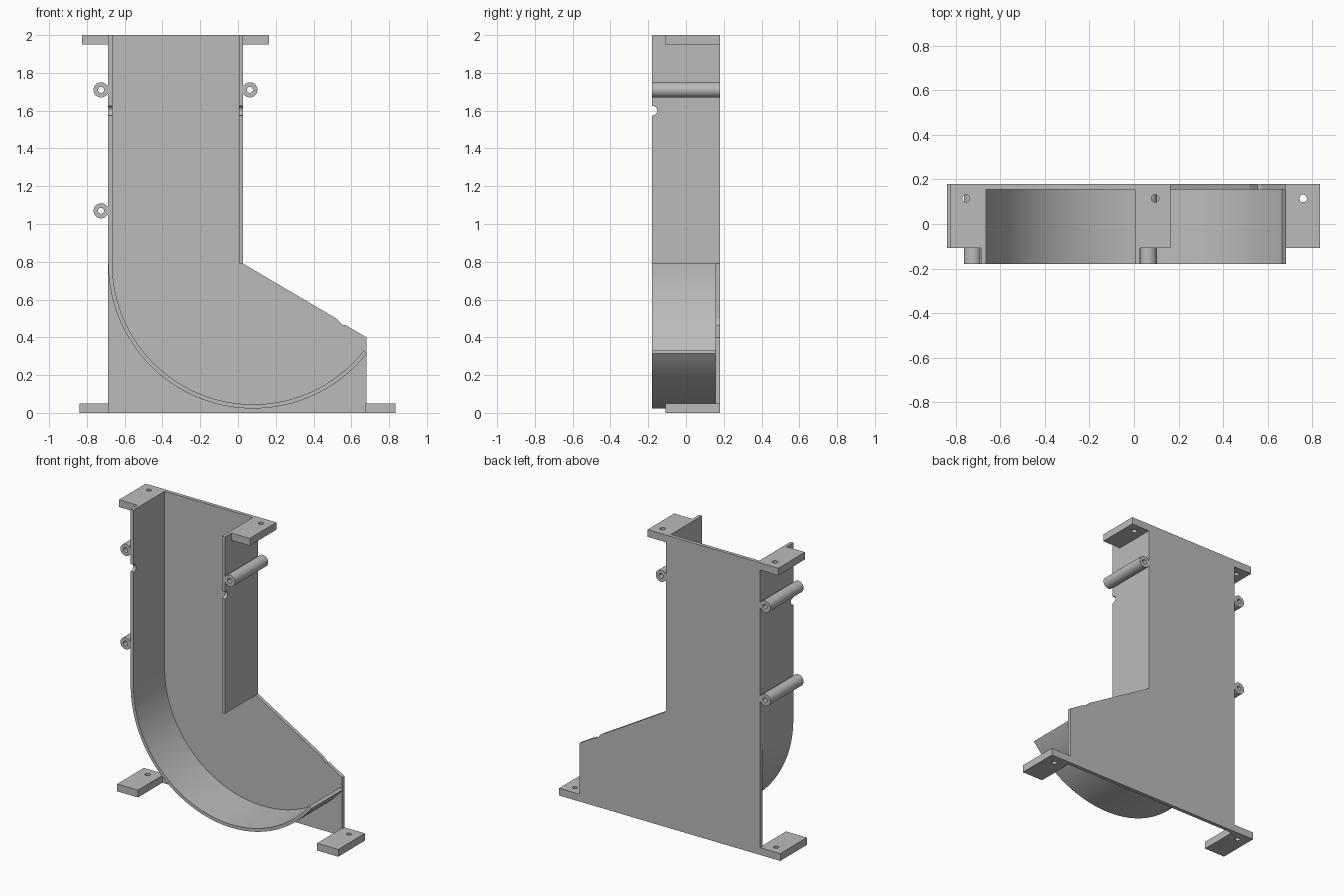
import bpy, bmesh, math

cube = bpy.data.objects.get("Cube")
if cube:
    bpy.data.objects.remove(cube)

grey = bpy.data.materials.new("plain grey")
grey.use_nodes = True
colour = (0.5, 0.5, 0.5, 1)
grey.diffuse_color = colour
grey.node_tree.nodes["Principled BSDF"].inputs["Base Color"].default_value = colour

FRONT, BACK, INNER = -0.18, 0.18, 0.155     # depth limits; INNER is the plate's front
LEFT_OUT, LEFT_IN = -0.687, -0.665
RIGHT_IN, RIGHT_OUT = 0.005, 0.027


def prism(name, outline, y0, y1):
    """Extrude an x-z outline from y0 to y1."""
    bm = bmesh.new()
    face = bm.faces.new([bm.verts.new((x, y0, z)) for x, z in outline])
    ext = bmesh.ops.extrude_face_region(bm, geom=[face])
    moved = [v for v in ext["geom"] if isinstance(v, bmesh.types.BMVert)]
    bmesh.ops.translate(bm, verts=moved, vec=(0, y1 - y0, 0))
    bmesh.ops.recalc_face_normals(bm, faces=bm.faces)
    mesh = bpy.data.meshes.new(name)
    bm.to_mesh(mesh)
    bm.free()
    obj = bpy.data.objects.new(name, mesh)
    bpy.context.collection.objects.link(obj)
    mesh.materials.append(grey)
    return obj


def box(name, x0, x1, z0, z1, y0, y1):
    return prism(name, [(x0, z0), (x1, z0), (x1, z1), (x0, z1)], y0, y1)


def drill(obj, radius, location, direction):
    """Cut a round hole through obj along an axis."""
    turn = {"x": (0, math.pi / 2, 0), "y": (math.pi / 2, 0, 0), "z": (0, 0, 0)}[direction]
    bpy.ops.mesh.primitive_cylinder_add(vertices=24, radius=radius, depth=3 if direction == "x" else 0.6,
                                        location=location, rotation=turn)
    cutter = bpy.context.object
    cutter.hide_render = True
    cutter.data.materials.append(grey)
    mod = obj.modifiers.new("hole", "BOOLEAN")
    mod.operation, mod.solver, mod.object = "DIFFERENCE", "EXACT", cutter
    bpy.context.view_layer.objects.active = obj
    bpy.ops.object.modifier_apply(modifier=mod.name)
    bpy.data.objects.remove(cutter)


def smooth(obj):
    bpy.ops.object.select_all(action="DESELECT")
    obj.select_set(True)
    bpy.context.view_layer.objects.active = obj
    bpy.ops.object.shade_smooth_by_angle(angle=math.radians(30))


# Back plate with the sloping shoulder and its small nick
prism("back_plate", [(LEFT_OUT, 0), (0.68, 0), (0.68, 0.4), (0.57, 0.465), (0.555, 0.465),
                     (0.52, 0.5), (RIGHT_OUT, 0.79), (RIGHT_OUT, 2), (LEFT_OUT, 2)], INNER, BACK)

# Left wall running down into the curved chute floor
CX, CZ, STEPS = 0.08, 0.79, 48
sweep = [math.pi + math.radians(141.8) * i / STEPS for i in range(STEPS + 1)]


def arc(radius):
    return [(CX + radius * math.cos(a), CZ + radius * math.sin(a)) for a in sweep]


chute = prism("left_wall_and_chute", [(LEFT_IN, 2)] + arc(CX - LEFT_IN)
              + arc(CX - LEFT_OUT)[::-1] + [(LEFT_OUT, 2)], FRONT, INNER)
right_wall = box("right_wall", RIGHT_IN, RIGHT_OUT, 0.79, 2, FRONT, INNER)

# Half-round notches in the front edges of both walls
for wall in (chute, right_wall):
    drill(wall, 0.025, (0, FRONT + 0.003, 1.6), "x")
    smooth(wall)

# Mounting tabs with screw holes
for name, x0, x1, z0, hole_x in (
        ("top_right_tab", -0.825, LEFT_OUT, 1.95, -0.755),
        ("top_left_tab", RIGHT_OUT, 0.165, 1.95, 0.095),
        ("bottom_right_tab", -0.84, -0.682, 0, -0.765),
        ("bottom_left_tab", 0.675, 0.835, 0, 0.76)):
    tab = box(name, x0, x1, z0, z0 + 0.05, -0.108, BACK)
    drill(tab, 0.017, (hole_x, 0.115, z0 + 0.025), "z")
    smooth(tab)

# Hinge tubes, each with a narrow web to its wall
for name, x, z, wall_x in (("upper_right_tube", -0.725, 1.71, LEFT_OUT),
                           ("lower_right_tube", -0.725, 1.07, LEFT_OUT),
                           ("upper_left_tube", 0.063, 1.71, RIGHT_OUT)):
    ring = [2 * math.pi * i / 32 for i in range(32)]
    tube = prism(name, [(x + 0.04 * math.cos(a), z + 0.04 * math.sin(a)) for a in ring], FRONT, BACK)
    drill(tube, 0.016, (x, 0, z), "y")
    smooth(tube)
    near = wall_x + math.copysign(0.014, x - wall_x)
    box(name + "_web", min(near, wall_x), max(near, wall_x), z - 0.022, z + 0.022,
        FRONT + 0.001, BACK - 0.001)
